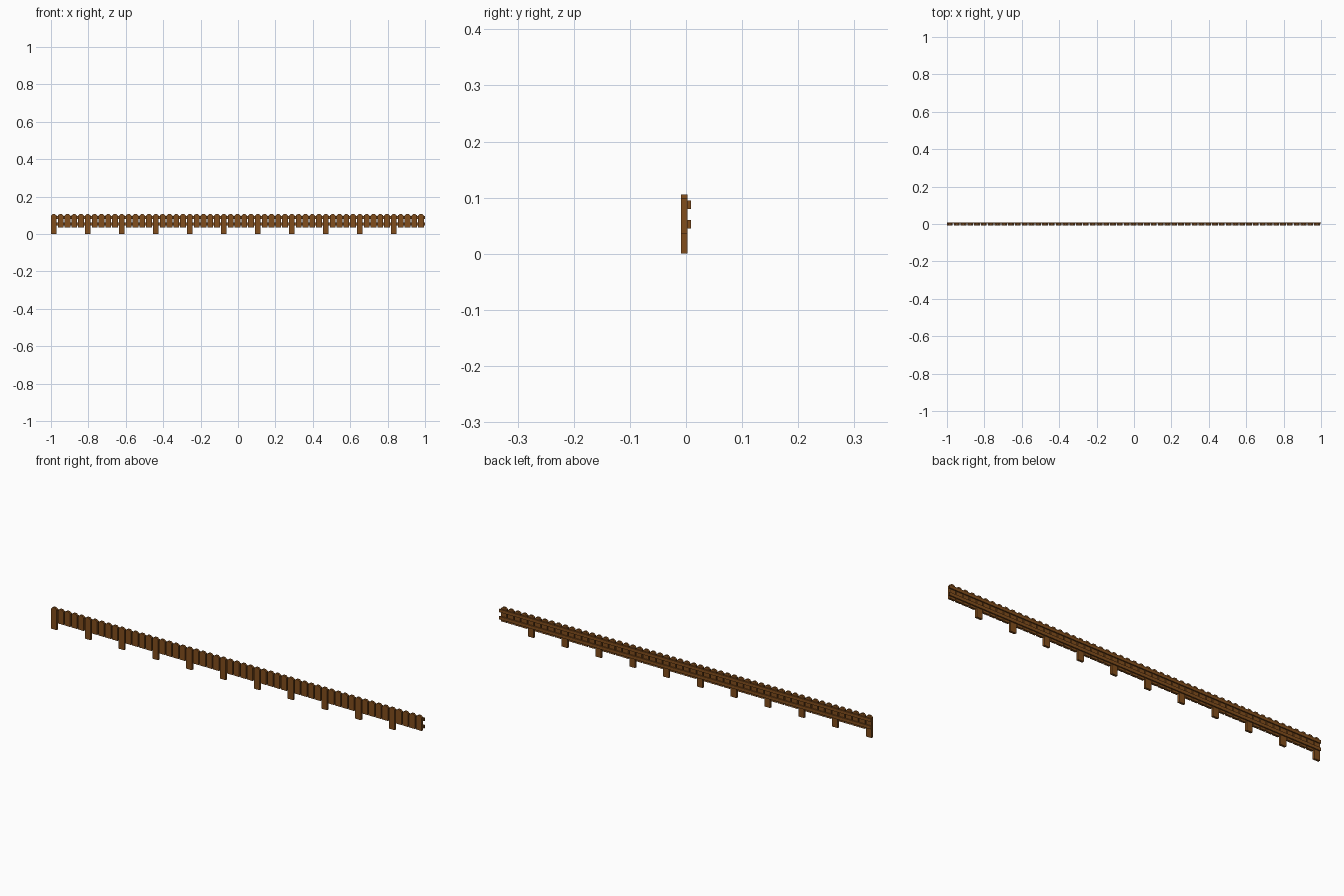
import bpy, bmesh

if "Cube" in bpy.data.objects:
    bpy.data.objects.remove(bpy.data.objects["Cube"])

SECTIONS, PER_SECTION = 11, 5
PITCH = 2.0 / (SECTIONS * PER_SECTION)
WIDTH, TOP = 0.0305, 0.106
Y_FRONT, Y_MID, Y_BACK = -0.0085, 0.0025, 0.0085

wood = bpy.data.materials.new("brown_wood")
wood.diffuse_color = (0.22, 0.075, 0.012, 1)
wood.use_nodes = True
wood.node_tree.nodes["Principled BSDF"].inputs["Base Color"].default_value = wood.diffuse_color


def extrude_profile(name, profile, y0, y1):
    """Extrude an (x, z) outline from y0 to y1."""
    bm = bmesh.new()
    face = bm.faces.new([bm.verts.new((x, y0, z)) for x, z in profile])
    ext = bmesh.ops.extrude_face_region(bm, geom=[face])
    moved = [v for v in ext["geom"] if isinstance(v, bmesh.types.BMVert)]
    bmesh.ops.translate(bm, verts=moved, vec=(0, y1 - y0, 0))
    bmesh.ops.recalc_face_normals(bm, faces=bm.faces)
    mesh = bpy.data.meshes.new(name)
    bm.to_mesh(mesh)
    bm.free()
    mesh.materials.append(wood)
    obj = bpy.data.objects.new(name, mesh)
    bpy.context.collection.objects.link(obj)
    return obj


def board(x, bottom):
    """Upright board with clipped top corners."""
    w = WIDTH
    return [(x, bottom), (x + w, bottom), (x + w, TOP - 0.008),
            (x + w - 0.009, TOP), (x + 0.009, TOP), (x, TOP - 0.008)]


# Upright boards: every fifth one is a post reaching the ground
for i in range(SECTIONS * PER_SECTION):
    is_post = i % PER_SECTION == 0
    extrude_profile("post" if is_post else "picket",
                    board(-1.0 + i * PITCH, 0.0 if is_post else 0.035),
                    Y_FRONT, Y_MID)

# Two horizontal rails behind the boards
for name, z0, z1 in (("lower_rail", 0.045, 0.060), ("upper_rail", 0.080, 0.095)):
    extrude_profile(name, [(-1, z0), (1, z0), (1, z1), (-1, z1)], Y_MID, Y_BACK)
